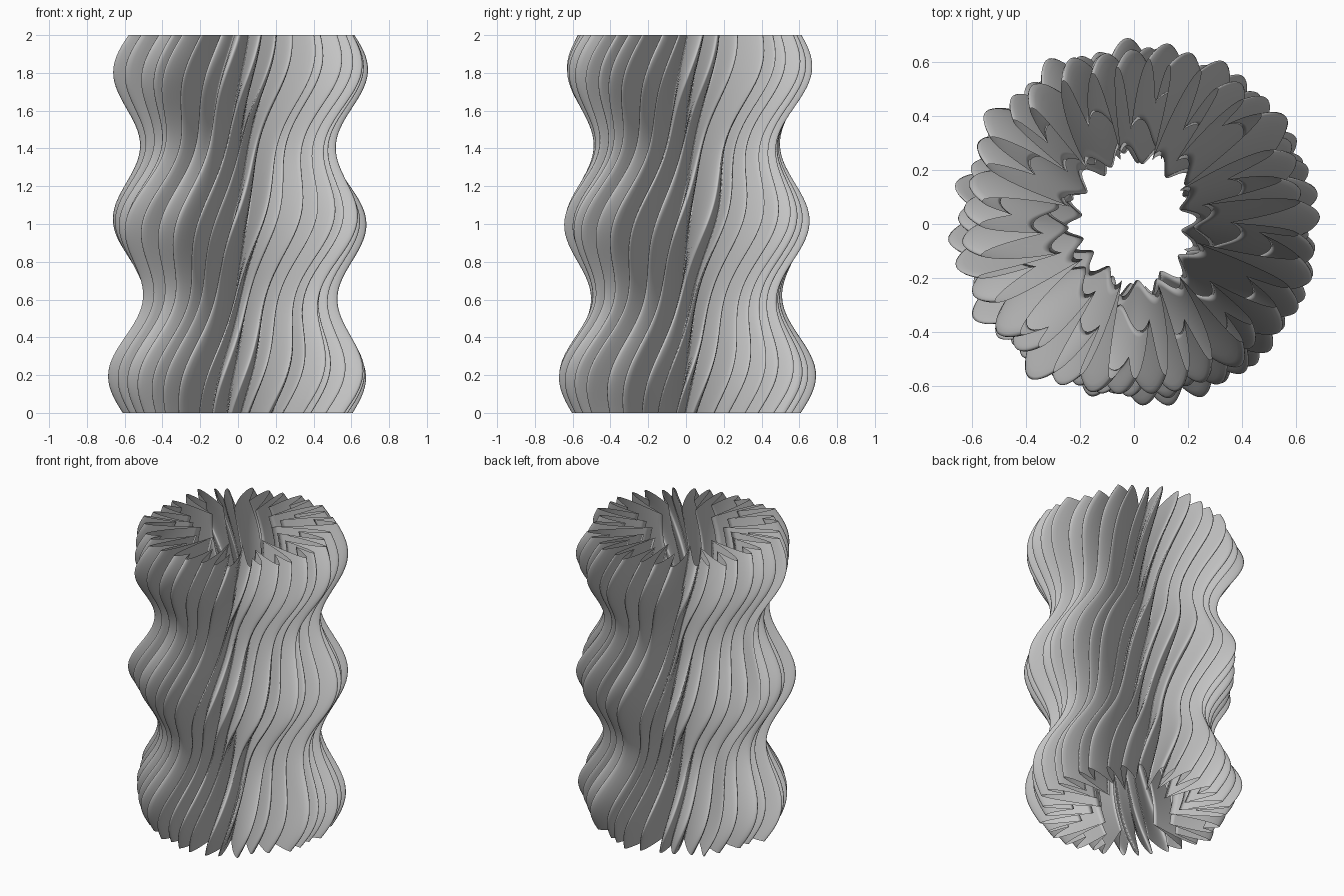
import bpy, math, random

cube = bpy.data.objects.get("Cube")
if cube:
    bpy.data.objects.remove(cube, do_unlink=True)
random.seed(4)

HEIGHT, ROWS, STEPS = 2.0, 72, 18
RADIUS, BULGE, WAVE = 0.60, 0.08, 0.81
TWIST = 0.55                       # radians per unit of height

# One quarter of the pleat pattern: width and inner radius of each fold
WIDTHS = [1.4, 0.8, 1.0, 0.9, 1.2, 0.8, 1.0, 0.8, 1.0]
VALLEYS = [0.22, 0.45, 0.31, 0.42, 0.23, 0.46, 0.34, 0.26, 0.40]

grey = bpy.data.materials.new("light grey")
grey.use_nodes = True
colour = (0.55, 0.55, 0.55, 1)
grey.diffuse_color = colour
grey.node_tree.nodes["Principled BSDF"].inputs["Base Color"].default_value = colour


def pleated_outline():
    """Closed outline as (angle, radius) pairs, running crest to crest."""
    widths = [w * random.uniform(0.85, 1.15) for w in WIDTHS * 4]
    valleys = [v + random.uniform(-0.04, 0.04) for v in VALLEYS * 4]
    crests = [RADIUS + random.uniform(-0.045, 0.01) for _ in widths]
    leans = [random.uniform(-0.15, 0.45) for _ in widths]
    unit = 2 * math.pi / sum(widths)
    angle = -2.04 - widths[0] * unit / 2
    outline = []
    for i, (width, valley) in enumerate(zip(widths, valleys)):
        for s in range(STEPS):
            t = s / STEPS
            # Blend between neighbouring crests
            crest = crests[i] + (crests[(i + 1) % len(crests)] - crests[i]) * t
            rise = (0.5 + 0.5 * math.cos(2 * math.pi * t)) ** 0.65
            r = valley + (crest - valley) * rise
            outline.append((angle + t * width * unit + leans[i] * (crest - r), r))
        angle += width * unit
    return outline


# Pleated sheet: the outline swept upwards with a twist and a swelling waist
outline = pleated_outline()
verts, faces = [], []
count = len(outline)
for row in range(ROWS + 1):
    z = HEIGHT * row / ROWS
    swell = 1 + BULGE / RADIUS * math.cos(2 * math.pi * (z - 0.2) / WAVE)
    for angle, r in outline:
        a = angle + TWIST * z
        verts.append((r * swell * math.cos(a), r * swell * math.sin(a), z))
for row in range(ROWS):
    for i in range(count):
        j = (i + 1) % count
        low, high = row * count, (row + 1) * count
        faces.append((low + i, low + j, high + j, high + i))

mesh = bpy.data.meshes.new("pleated_shell")
mesh.from_pydata(verts, [], faces)
mesh.materials.append(grey)
mesh.shade_smooth()
shell = bpy.data.objects.new("pleated_shell", mesh)
bpy.context.collection.objects.link(shell)
